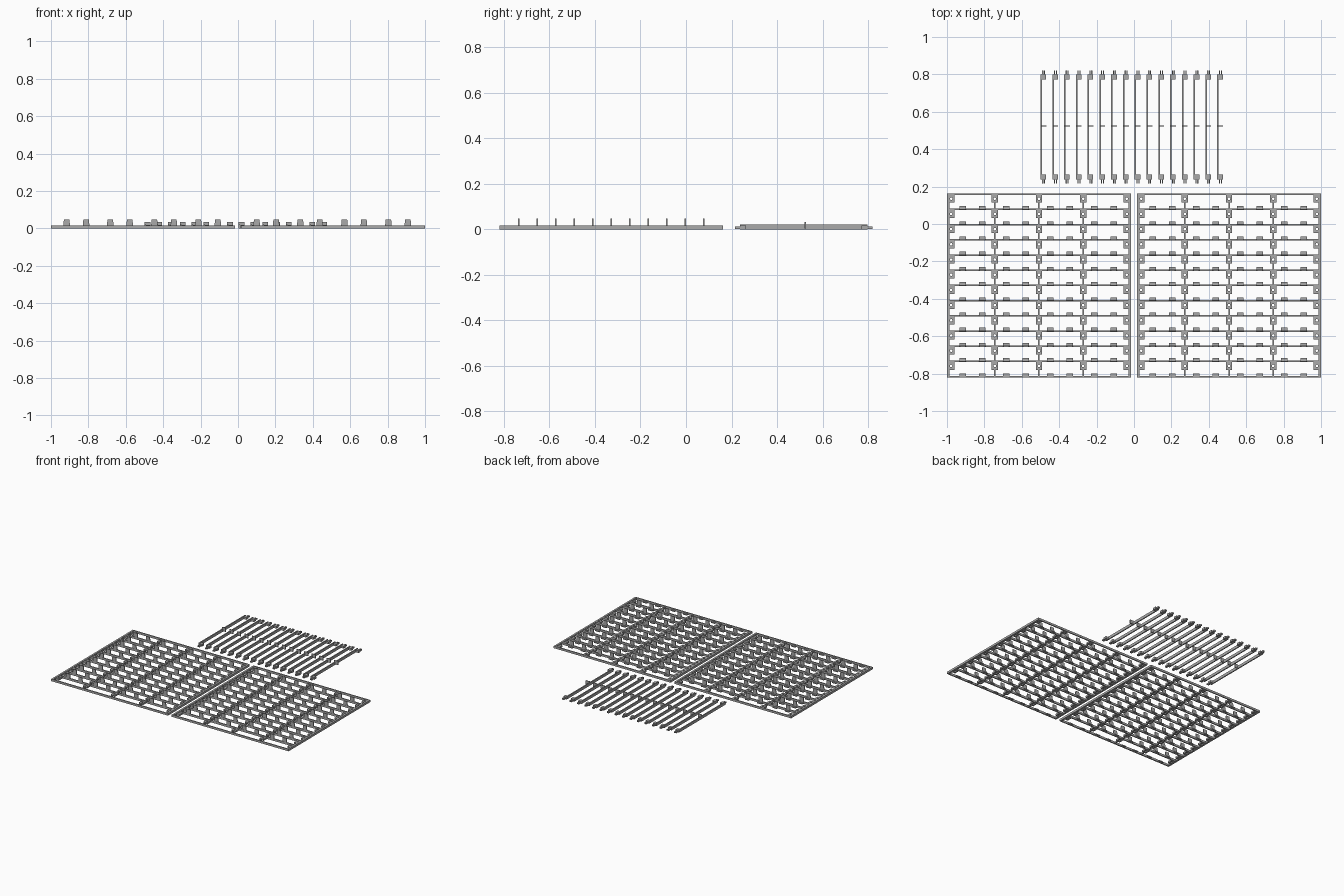
import bpy
import bmesh
from math import cos, sin, pi

cube = bpy.data.objects.get("Cube")
if cube:
    bpy.data.objects.remove(cube, do_unlink=True)

grey = bpy.data.materials.new("plain grey")
grey.use_nodes = True
colour = (0.4, 0.4, 0.4, 1)
grey.diffuse_color = colour
grey.node_tree.nodes["Principled BSDF"].inputs["Base Color"].default_value = colour


def finish(bm, name):
    bmesh.ops.recalc_face_normals(bm, faces=bm.faces)
    mesh = bpy.data.meshes.new(name)
    bm.to_mesh(mesh)
    bm.free()
    mesh.materials.append(grey)
    obj = bpy.data.objects.new(name, mesh)
    bpy.context.collection.objects.link(obj)
    return obj


def box(bm, x0, x1, y0, y1, z0, z1, taper=0):
    """Box between limits; taper narrows the top in x."""
    verts = bmesh.ops.create_cube(bm, size=1)["verts"]
    for v in verts:
        inset = taper if v.co.z > 0 else 0
        v.co = (x1 - inset if v.co.x > 0 else x0 + inset,
                y1 if v.co.y > 0 else y0,
                z1 if v.co.z > 0 else z0)


def holed_pad(bm, x, y, half_x, half_y, radius, z0, z1):
    """Rectangular pad with a round through hole."""
    sides = 16
    rings = []
    for z in (z0, z1):
        outer, inner = [], []
        for i in range(sides):
            c, s = cos(2 * pi * i / sides), sin(2 * pi * i / sides)
            k = max(abs(c), abs(s))
            outer.append(bm.verts.new((x + half_x * c / k, y + half_y * s / k, z)))
            inner.append(bm.verts.new((x + radius * c, y + radius * s, z)))
        rings += [outer, inner]
    lo_out, lo_in, hi_out, hi_in = rings
    for a, b in ((lo_out, lo_in), (lo_in, hi_in), (hi_in, hi_out), (hi_out, lo_out)):
        for i in range(sides):
            j = (i + 1) % sides
            bm.faces.new((a[i], a[j], b[j], b[i]))


# Grid frames
HALF = 0.492
SOUTH, NORTH = -0.82, 0.163
BAYS = 12
PITCH = (NORTH - SOUTH - 0.008) / BAYS
ROWS = [SOUTH + 0.004 + PITCH * i for i in range(BAYS + 1)]
COLUMNS = (-0.236, 0, 0.236)
TABS = [centre + d for centre in (-0.356, -0.123, 0.113, 0.348) for d in (-0.052, 0.052)]
TOP = 0.016


def build_frame(side, cx):
    # Side rails
    bm = bmesh.new()
    for s in (-1, 1):
        edges = sorted((cx + s * HALF, cx + s * (HALF - 0.014)))
        box(bm, *edges, SOUTH, NORTH, 0, TOP)
    finish(bm, side + "_frame_side_rails")

    # Cross slats
    bm = bmesh.new()
    for y in ROWS:
        box(bm, cx - HALF, cx + HALF, y - 0.004, y + 0.004, 0, TOP)
    finish(bm, side + "_frame_cross_slats")

    # Lengthwise ribs
    bm = bmesh.new()
    for x in COLUMNS:
        box(bm, cx + x - 0.004, cx + x + 0.004, SOUTH, NORTH, 0, 0.012)
    # The ribs stop at each screw hole
    bm.free()
    bm = bmesh.new()
    for x in COLUMNS:
        for y0, y1 in zip(ROWS, ROWS[1:]):
            box(bm, cx + x - 0.004, cx + x + 0.004, y0, y1 - 0.044, 0, 0.012)
    finish(bm, side + "_frame_ribs")

    # Screw pads on the ribs and the side rails
    bm = bmesh.new()
    edge = HALF - 0.022
    for y in ROWS[1:]:
        for x in COLUMNS + (-edge, edge):
            holed_pad(bm, cx + x, y - 0.024, 0.017, 0.021, 0.007, 0, 0.013)
    finish(bm, side + "_frame_screw_pads")

    # Bracket feet and upright tabs
    feet, tabs = bmesh.new(), bmesh.new()
    for i, y in enumerate(ROWS[:-1]):
        for x in TABS:
            box(feet, cx + x - 0.017, cx + x + 0.017, y, y + 0.018, 0, 0.008)
            if i:
                box(tabs, cx + x - 0.018, cx + x + 0.018, y - 0.003, y + 0.003,
                    0.008, 0.047, 0.003)
    finish(feet, side + "_frame_bracket_feet")
    finish(tabs, side + "_frame_upright_tabs")


build_frame("left", 0.508)
build_frame("right", -0.508)

# Loose slats behind the frames
bars, ends, prongs, pins = (bmesh.new() for _ in range(4))
Y0, Y1 = 0.238, 0.798
MID = (Y0 + Y1) / 2
for i in range(16):
    x = -0.5 + i * 0.063
    box(bars, x, x + 0.008, Y0, Y1, 0, 0.021)
    box(pins, x, x + 0.031, MID + 0.003, MID + 0.009, 0.004, 0.033)
    for s in (-1, 1):
        tip = MID + s * (Y1 - MID)
        box(ends, x + 0.006, x + 0.03, *sorted((tip, tip - s * 0.026)), 0, 0.017)
        for dx in (0.012, 0.022):
            box(prongs, x + dx - 0.003, x + dx + 0.003,
                *sorted((tip - s * 0.004, tip + s * 0.022)), 0.001, 0.012)
finish(bars, "loose_slat_bars")
finish(ends, "loose_slat_end_blocks")
finish(prongs, "loose_slat_clip_prongs")
finish(pins, "loose_slat_centre_tabs")
